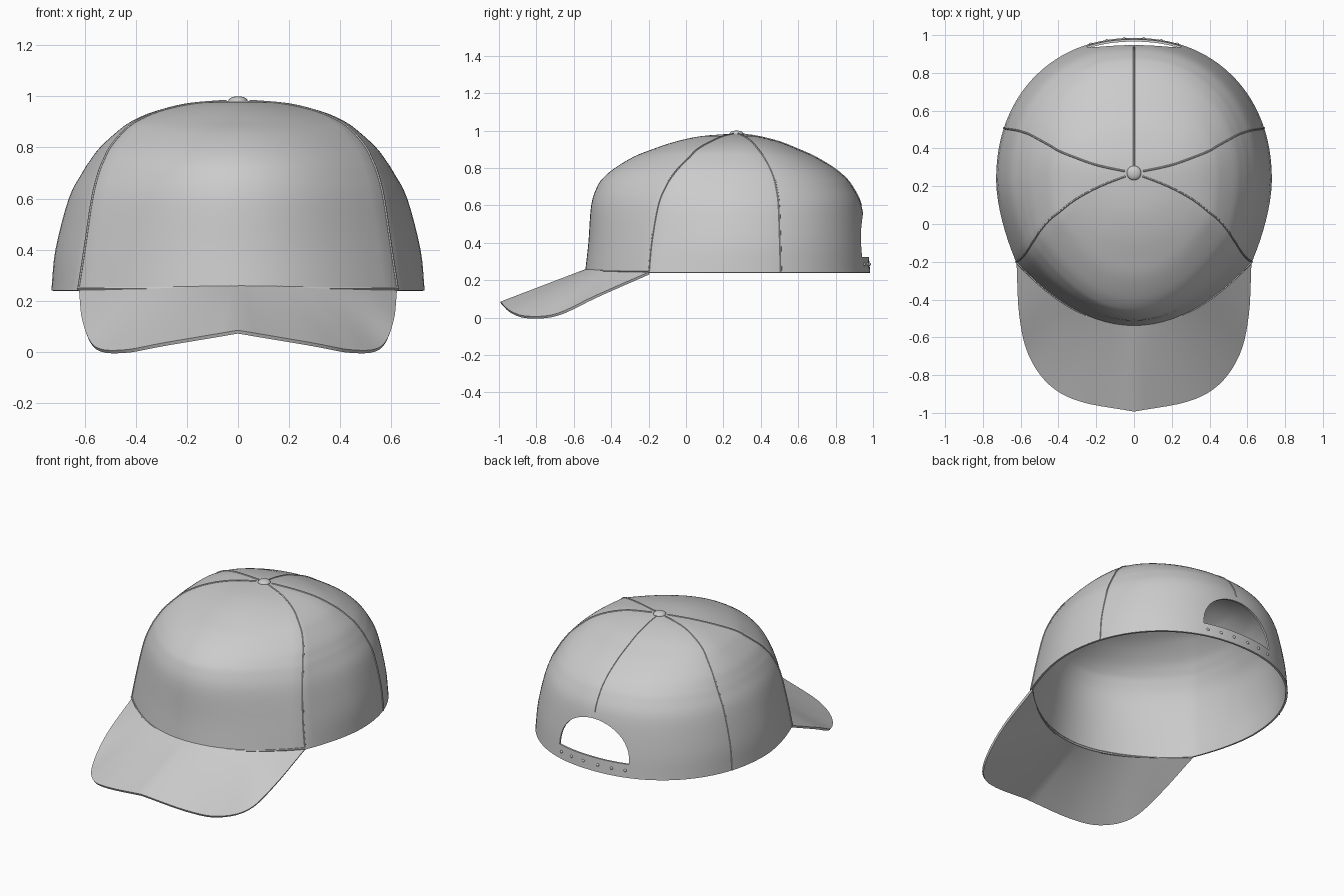
import bpy, bmesh, math
from mathutils import Vector

if "Cube" in bpy.data.objects:
    bpy.data.objects.remove(bpy.data.objects["Cube"])

grey = bpy.data.materials.new("light_grey_cloth")
grey.diffuse_color = (0.6, 0.6, 0.6, 1)
grey.use_nodes = True
grey.node_tree.nodes["Principled BSDF"].inputs["Base Color"].default_value = grey.diffuse_color

# Crown sections: z, front y, seam x, seam y, side x, back y
ROWS = [(.24, -.54, .625, -.20, .73, .985), (.40, -.522, .60, -.185, .714, .97),
        (.60, -.507, .57, -.15, .662, .938), (.70, -.475, .545, -.11, .61, .89),
        (.75, -.44, .525, -.08, .578, .85), (.80, -.38, .50, -.04, .54, .79),
        (.86, -.28, .45, .02, .475, .69), (.90, -.18, .40, .06, .42, .60),
        (.94, -.06, .31, .13, .33, .50), (.97, .08, .18, .20, .20, .38),
        (.985, .27, 0, .27, 0, .27)]
FRONT, SIDE, BACK = 12, 8, 27                      # columns per half panel
SEAM, REAR_SEAM, REAR = FRONT, FRONT + SIDE + 6, FRONT + SIDE + BACK


def smooth(points, steps):
    """Catmull-Rom curve through the points."""
    pts = [Vector(p) for p in points]
    pts = [pts[0] * 2 - pts[1]] + pts + [pts[-1] * 2 - pts[-2]]
    out = []
    for a, b, c, d in zip(pts, pts[1:], pts[2:], pts[3:]):
        for k in range(steps):
            t = k / steps
            out.append(.5 * (2 * b + (c - a) * t + (2 * a - 5 * b + 4 * c - d) * t * t
                             + (3 * b - a - 3 * c + d) * t ** 3))
    return out + [pts[-2]]


def half_ring(row):
    """Right half of one horizontal section, front to back."""
    z, yf, sx, sy, ax, yb = row
    yc = .23 + .04 * max(0, (z - .24) / .745) ** 2
    pts = [(sx * i / FRONT, yf + (sy - yf) * (i / FRONT) ** 2) for i in range(FRONT + 1)]
    for i in range(1, SIDE + 1):
        v = 1 - i / SIDE
        pts.append((ax - (ax - sx) * v ** 1.7, yc - (yc - sy) * v))
    for i in range(1, BACK + 1):
        t = math.pi / 2 * i / BACK
        pts.append((ax * max(0, math.cos(t)) ** .93, yc + (yb - yc) * math.sin(t) ** .93))
    pts[-1] = (0, yb)
    return [Vector((x, y, z)) for x, y in pts]


def flip(p):
    return Vector((-p.x, p.y, p.z))


def finish(ob):
    """Apply modifiers, colour and shade."""
    bpy.ops.object.select_all(action='DESELECT')
    ob.select_set(True)
    bpy.context.view_layer.objects.active = ob
    for m in list(ob.modifiers):
        bpy.ops.object.modifier_apply(modifier=m.name)
    ob.data.materials.clear()
    ob.data.materials.append(grey)
    bpy.ops.object.shade_smooth_by_angle(angle=math.radians(35))


def grid_object(name, rows, closed, thickness, offset):
    """Sheet through rows of points, given a thickness."""
    bm = bmesh.new()
    vs = [[bm.verts.new(p) for p in r] for r in rows]
    n = len(rows[0])
    for a, b in zip(vs, vs[1:]):
        for j in range(n if closed else n - 1):
            k = (j + 1) % n
            bm.faces.new((a[j], a[k], b[k], b[j]))
    bmesh.ops.remove_doubles(bm, verts=bm.verts, dist=1e-4)
    me = bpy.data.meshes.new(name)
    bm.to_mesh(me)
    bm.free()
    ob = bpy.data.objects.new(name, me)
    bpy.context.collection.objects.link(ob)
    s = ob.modifiers.new("thickness", 'SOLIDIFY')
    s.thickness, s.offset = thickness, offset
    return ob


# Crown shell
halves = [half_ring(r) for r in smooth(ROWS, 4)]
rings = [h + [flip(p) for p in h[-2:0:-1]] for h in halves]
crown = grid_object("crown", rings, True, .012, -1)

# Half-round opening at the back, above the strap
bm = bmesh.new()
arch = [(.25 * math.cos(math.pi * i / 24), .325 + .235 * math.sin(math.pi * i / 24) ** .9 if 0 < i < 24 else .325)
        for i in range(25)]
base = bm.faces.new([bm.verts.new((x, .7, z)) for x, z in arch])
new = bmesh.ops.extrude_face_region(bm, geom=[base])["geom"]
bmesh.ops.translate(bm, verts=[g for g in new if isinstance(g, bmesh.types.BMVert)], vec=(0, .5, 0))
bmesh.ops.recalc_face_normals(bm, faces=bm.faces)
me = bpy.data.meshes.new("opening_cutter")
bm.to_mesh(me)
bm.free()
cutter = bpy.data.objects.new("opening_cutter", me)
cutter.hide_render = True
bpy.context.collection.objects.link(cutter)
cut = crown.modifiers.new("opening", 'BOOLEAN')
cut.object, cut.operation, cut.solver = cutter, 'DIFFERENCE', 'EXACT'
finish(crown)
bpy.data.objects.remove(cutter)

# Brim, ruled from the crown's front edge to a drooping outer edge
edge = smooth([(0, -.993, .085), (.285, -.94, .037), (.45, -.85, .008), (.56, -.69, .022),
               (.608, -.48, .12), (.622, -.20, .243)], 5)
N = len(edge) - 1
inner = [Vector((.62 * i / N, -.53 + .33 * (i / N) ** 2, .262 - .019 * (i / N) ** 2)) for i in range(N + 1)]
strips = []
for k in range(9):
    r = [a.lerp(b, k / 8) for a, b in zip(edge, inner)]
    strips.append([flip(p) for p in r[:0:-1]] + r)
finish(grid_object("brim", strips, False, .014, -1))


def piping(name, points, radius):
    """Thin round cord along a path."""
    cu = bpy.data.curves.new(name, 'CURVE')
    cu.dimensions, cu.bevel_depth, cu.bevel_resolution, cu.use_fill_caps = '3D', radius, 1, True
    sp = cu.splines.new('POLY')
    sp.points.add(len(points) - 1)
    for q, p in zip(sp.points, points):
        q.co = (*p, 1)
    ob = bpy.data.objects.new(name, cu)
    bpy.context.collection.objects.link(ob)
    bpy.ops.object.select_all(action='DESELECT')
    ob.select_set(True)
    bpy.context.view_layer.objects.active = ob
    bpy.ops.object.convert(target='MESH')
    finish(bpy.context.object)


# Panel seams and the seam above the brim
for name, col in (("front_seam", SEAM), ("rear_seam", REAR_SEAM)):
    path = [h[col] for h in halves[:-1]]
    piping(name + "_right", path, .005)
    piping(name + "_left", [flip(p) for p in path], .005)
piping("back_seam", [h[REAR] for h in halves[:-1] if h[REAR].z > .57], .004)
piping("brim_seam", [p + Vector((0, 0, .008)) for p in rings[0][-SEAM:] + rings[0][:SEAM + 1]], .006)

# Top button
bpy.ops.mesh.primitive_uv_sphere_add(segments=20, ring_count=10, location=(0, .27, .982))
button = bpy.context.object
button.name = "top_button"
button.scale = (.038, .038, .018)
finish(button)

# Snap studs on the back strap
for i in range(6):
    j = REAR - 5 + 2 * i
    p = rings[0][j] + Vector((0, -.004, .045))
    bpy.ops.mesh.primitive_uv_sphere_add(segments=10, ring_count=6, radius=.009, location=p)
    bpy.context.object.name = "strap_stud"
    finish(bpy.context.object)
